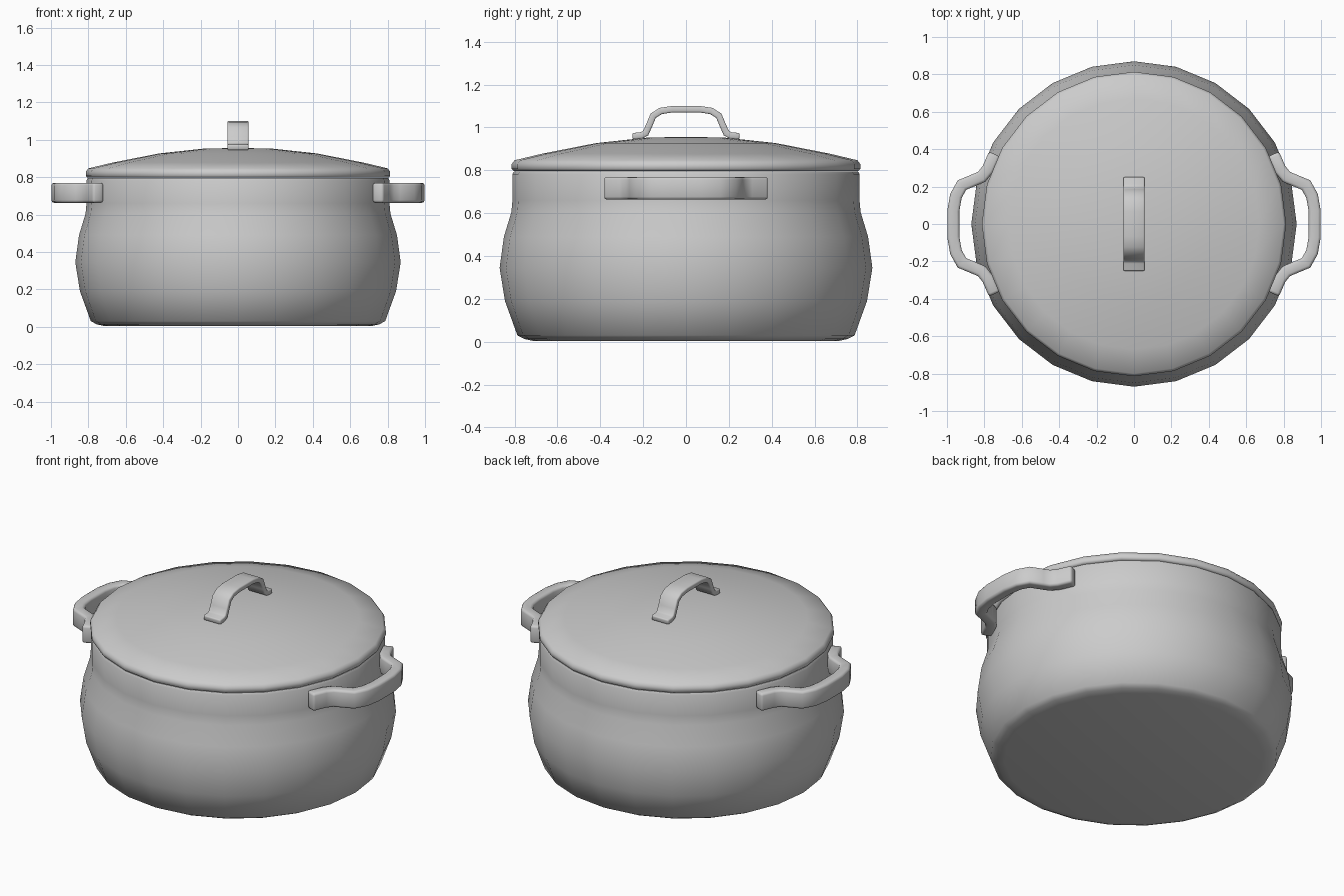
import bpy, bmesh, math
from mathutils import Vector

if "Cube" in bpy.data.objects:
    bpy.data.objects.remove(bpy.data.objects["Cube"])


def finish(bm, name, angle):
    bmesh.ops.recalc_face_normals(bm, faces=bm.faces)
    mesh = bpy.data.meshes.new(name)
    bm.to_mesh(mesh)
    bm.free()
    obj = bpy.data.objects.new(name, mesh)
    bpy.context.collection.objects.link(obj)
    mesh.polygons.foreach_set("use_smooth", [True] * len(mesh.polygons))
    mesh.set_sharp_from_angle(angle=math.radians(angle))
    return obj


def lathe(name, profile, angle=55, sides=24):
    """Revolve an (r, z) profile whose two ends lie on the axis."""
    bm = bmesh.new()
    rings = []
    for r, z in profile:
        if r == 0:
            rings.append([bm.verts.new((0, 0, z))] * sides)
        else:
            rings.append([bm.verts.new((r * math.cos(math.tau * i / sides),
                                        r * math.sin(math.tau * i / sides), z))
                          for i in range(sides)])
    for a, b in zip(rings, rings[1:]):
        for i in range(sides):
            j = (i + 1) % sides
            bm.faces.new(dict.fromkeys((a[i], a[j], b[j], b[i])))
    return finish(bm, name, angle)


def strap(name, half_path, thick, lo, hi, place, bevel):
    """Flat bar along a path of (across, along) points mirrored about along = 0."""
    path = [Vector(p) for p in half_path]
    path += [Vector((a, -b)) for a, b in reversed(half_path)]
    bm = bmesh.new()
    rings = []
    for i, p in enumerate(path):
        d0 = (p - path[max(i - 1, 0)]).normalized()
        d1 = (path[min(i + 1, len(path) - 1)] - p).normalized()
        t = (d0 + d1).normalized()
        width = thick / 2 / max(0.5, t.dot(d1 if d1.length else d0))
        n = Vector((-t.y, t.x)) * width
        rings.append([bm.verts.new(place(q.x, q.y, h))
                      for q, h in ((p + n, lo), (p - n, lo), (p - n, hi), (p + n, hi))])
    for a, b in zip(rings, rings[1:]):
        for k in range(4):
            m = (k + 1) % 4
            bm.faces.new((a[k], a[m], b[m], b[k]))
    bm.faces.new(rings[0])
    bm.faces.new(rings[-1])
    bmesh.ops.recalc_face_normals(bm, faces=bm.faces)
    edges = [e for e in bm.edges if e.calc_face_angle(0) > math.radians(75)]
    bmesh.ops.bevel(bm, geom=edges, offset=bevel, segments=2, profile=0.5, affect='EDGES')
    return finish(bm, name, 60)


# Pot body, bellied outside with a hollow inside
lathe("pot_body", [
    (0, 0.003), (0.71, 0.003), (0.755, 0.013), (0.787, 0.03), (0.845, 0.19),
    (0.87, 0.345), (0.85, 0.49), (0.815, 0.605), (0.81, 0.66), (0.81, 0.782),
    (0.803, 0.795), (0.765, 0.795), (0.765, 0.61), (0.815, 0.345),
    (0.75, 0.07), (0.70, 0.05), (0, 0.05)])

# Domed lid with a rounded rim
lathe("lid", [
    (0, 0.955), (0.17, 0.954), (0.42, 0.927), (0.67, 0.878), (0.80, 0.847),
    (0.807, 0.838), (0.814, 0.828), (0.814, 0.807), (0.804, 0.797),
    (0.75, 0.797), (0.65, 0.85), (0.40, 0.90), (0.17, 0.925), (0, 0.925)])

# Side handles: feet follow the wall, grip bows outwards
side = [(0.746, 0.374), (0.782, 0.292), (0.815, 0.252), (0.855, 0.235),
        (0.92, 0.208), (0.952, 0.15), (0.966, 0.07)]
for sx, label in ((1, "right"), (-1, "left")):
    strap("side_handle_" + label, side, 0.064, 0.663, 0.77,
          lambda a, b, h, s=sx: (s * a, b, h), 0.014)

# Lid handle: arch with small flat feet
arch = [(0.959, 0.25), (0.963, 0.207), (0.974, 0.188), (1.01, 0.172),
        (1.055, 0.153), (1.077, 0.118), (1.085, 0.065)]
strap("lid_handle", arch, 0.03, -0.057, 0.057, lambda a, b, h: (h, b, a), 0.007)
